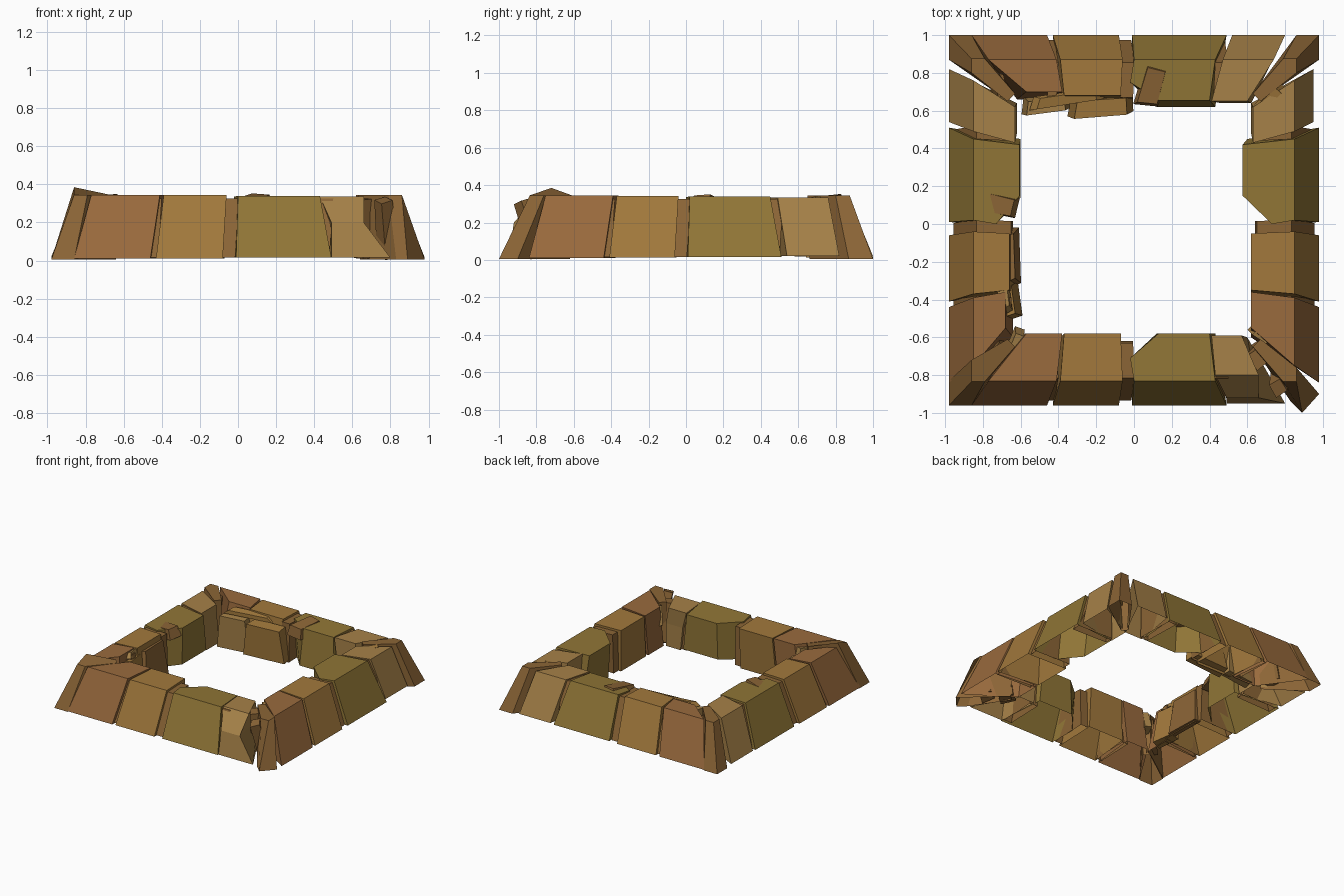
import bpy, bmesh
from mathutils import Euler, Vector

if "Cube" in bpy.data.objects:
    bpy.data.objects.remove(bpy.data.objects["Cube"])

def material(name, c):
    m = bpy.data.materials.new(name)
    m.diffuse_color = (*c, 1)
    m.use_nodes = True
    m.node_tree.nodes["Principled BSDF"].inputs["Base Color"].default_value = m.diffuse_color
    return m

RED = material("red_stone", (0.32, 0.145, 0.047))
OCHRE = material("ochre_stone", (0.36, 0.19, 0.045))
OLIVE = material("olive_stone", (0.28, 0.18, 0.037))
TAN = material("tan_stone", (0.38, 0.22, 0.065))
BROWN = material("brown_stone", (0.26, 0.13, 0.037))
CY = 0.02

# Side frames: s runs along the wall, d points outward from the ring centre
SIDES = {
    "front": lambda s, d: (s, CY - d),
    "back": lambda s, d: (s, CY + d),
    "right": lambda s, d: (d, CY + s),
    "left": lambda s, d: (-d, CY + s),
}

def loft(name, rings, mat, place, open_bottom=True):
    """Flat-faced stone through rings of (s, d, z) points."""
    bm = bmesh.new()
    vs = [[bm.verts.new((*place(s, d), z)) for s, d, z in r] for r in rings]
    n = len(rings[0])
    for a, b in zip(vs, vs[1:]):
        for i in range(n):
            j = (i + 1) % n
            bm.faces.new((a[i], a[j], b[j], b[i]))
    top = bm.faces.new(vs[-1])
    if not open_bottom:
        bm.faces.new(vs[0])
    bmesh.ops.recalc_face_normals(bm, faces=bm.faces)
    # keep the top cap facing up on open shells
    top.normal_update()
    if top.normal.z < 0:
        bmesh.ops.reverse_faces(bm, faces=bm.faces)
    me = bpy.data.meshes.new(name)
    bm.to_mesh(me)
    bm.free()
    me.materials.append(mat)
    ob = bpy.data.objects.new(name, me)
    bpy.context.collection.objects.link(ob)

def ring(outer, d_out, inner, d_in, z, z_in=None):
    zi = z if z_in is None else z_in
    return [(outer[0], d_out, z), (outer[1], d_out, z),
            (inner[1], d_in, zi), (inner[0], d_in, zi)]

def shard(name, loc, size, rot, mat):
    """Tilted broken piece, tapered a little towards the top."""
    r = Euler([a * 0.01745 for a in rot]).to_matrix()
    rings = []
    for k, t in ((-0.5, 1), (0.5, 0.8)):
        ps = [r @ Vector((x * size[0] * t, y * size[1] * t, k * size[2])) + Vector(loc)
              for x, y in ((-.5, -.5), (.5, -.42), (.5, .5), (-.42, .5))]
        rings.append([tuple(p) for p in ps])
    loft(name, rings, mat, lambda s, d: (s, d), False)

for side, place in SIDES.items():
    broken = side in ("back", "left")       # crumbled inner edge
    di = 0.66 if broken else {"front": 0.60, "right": 0.62}[side]
    # Main stones
    loft(side + "_red_block", [
        ring((-.86, -.46), .98, (-.62, -.42), .64 if broken else di, .01),
        ring((-.77, -.41), .85, (-.57, -.38), di + (.02 if broken else 0), .345)], RED, place)
    loft(side + "_ochre_block", [
        ring((-.43, -.08), .98, (-.39, -.07), .62, .012),
        ring((-.39, -.06), .85, (-.37, -.07), di, .343)], OCHRE, place)
    # Olive stone with one clipped inner corner
    do = {"front": .60, "right": .575, "back": .635, "left": .605}[side]
    loft(side + "_olive_block", [
        ring((-.01, .49), .98, (.12, .43), .60, .015, .04) + [(-.02, .76, .02)],
        ring((.0, .43), .85, (.13, .40), do, .34, .33) + [(-.02, .73, .335)]], OLIVE, place)
    if side == "front":
        loft("front_tan_block", [
            ring((.49, .80), .97, (.47, .60), .62, .015),
            ring((.49, .66), .94, (.45, .60), .62, .20),
            ring((.43, .66), .82, (.41, .57), .61, .335)], TAN, place)
    else:
        d0 = .95 if side == "right" else .98
        loft(side + "_tan_block", [
            ring((.52, .80), d0, (.46, .62), .62, .02),
            ring((.47, .74), .85, (.41, .60), .63, .335)], TAN, place)
    # Recessed joint stones
    for i, (s, w) in enumerate(((-.435, .05), (-.04, .07), (.455, .07))):
        loft(f"{side}_joint_{i + 1}", [
            ring((s - w / 2 - .01, s + w / 2 - .01), .955, (s - w / 2, s + w / 2), .64, .015),
            ring((s - w / 2 + .01, s + w / 2 + .01), .835, (s - w / 2, s + w / 2), .65, .325)],
            BROWN, place)

# Hipped corner stones with a narrow tail running to the inner corner
for name, sx, sy in (("front_left", -1, -1), ("front_right", 1, -1),
                     ("back_left", -1, 1), ("back_right", 1, 1)):
    def place(a, b, sx=sx, sy=sy):
        return (sx * a, CY + sy * b)
    low = [(.98, .85, .005), (.98, .98, .005), (.86, .98, .005), (.64, .68, .005), (.68, .64, .005)]
    high = [(.86, .78, .345), (.86, .855, .345), (.79, .855, .345), (.63, .67, .345), (.67, .63, .345)]
    if name == "front_right":
        low[:3] = [(.98, .92, .005), (.89, 1.02, .005), (.83, .96, .005)]
    if name == "front_left":
        high[0] = (.86, .74, .385)          # proud tip
    loft(name + "_corner_stone", [low, high], BROWN, place)

# Loose fragments packed into the corners
shard("front_right_corner_wedge", (.775, -.82, .17), (.09, .10, .31), (14, -14, 30), BROWN)
shard("front_right_inner_wedge", (.66, -.70, .17), (.10, .12, .31), (4, -4, 35), BROWN)
shard("front_left_corner_chip", (-.63, -.63, .25), (.06, .15, .14), (8, 5, -20), TAN)
shard("front_left_corner_wedge", (-.72, -.66, .19), (.08, .10, .26), (5, 5, -40), BROWN)
shard("back_left_corner_wedge", (-.72, .74, .18), (.07, .14, .28), (5, 5, 15), BROWN)
shard("back_right_corner_chip", (.71, .66, .28), (.06, .2, .10), (10, 6, -42), OCHRE)
shard("right_inner_chip", (.67, -.58, .26), (.11, .06, .15), (5, 10, -35), TAN)

# Rubble along the crumbled inner edges
shard("back_inner_block", (-.18, .625, .16), (.35, .12, .26), (6, 0, 3), OCHRE)
shard("back_inner_red_block", (-.47, .63, .15), (.26, .09, .26), (4, 0, 6), TAN)
shard("back_inner_slab", (-.36, .66, .315), (.40, .07, .03), (12, 0, 8), OCHRE)
shard("back_joint_cap", (.09, .73, .30), (.13, .24, .08), (6, 4, -14), BROWN)
shard("left_inner_block", (-.645, -.18, .16), (.06, .32, .28), (0, -5, 2), BROWN)
shard("left_inner_red_block", (-.66, -.41, .15), (.09, .2, .27), (0, -6, 8), OCHRE)
shard("left_inner_slab", (-.70, -.32, .315), (.07, .34, .04), (0, -10, 8), TAN)
shard("left_joint_cap", (-.71, .10, .30), (.18, .12, .08), (4, -6, -14), BROWN)
